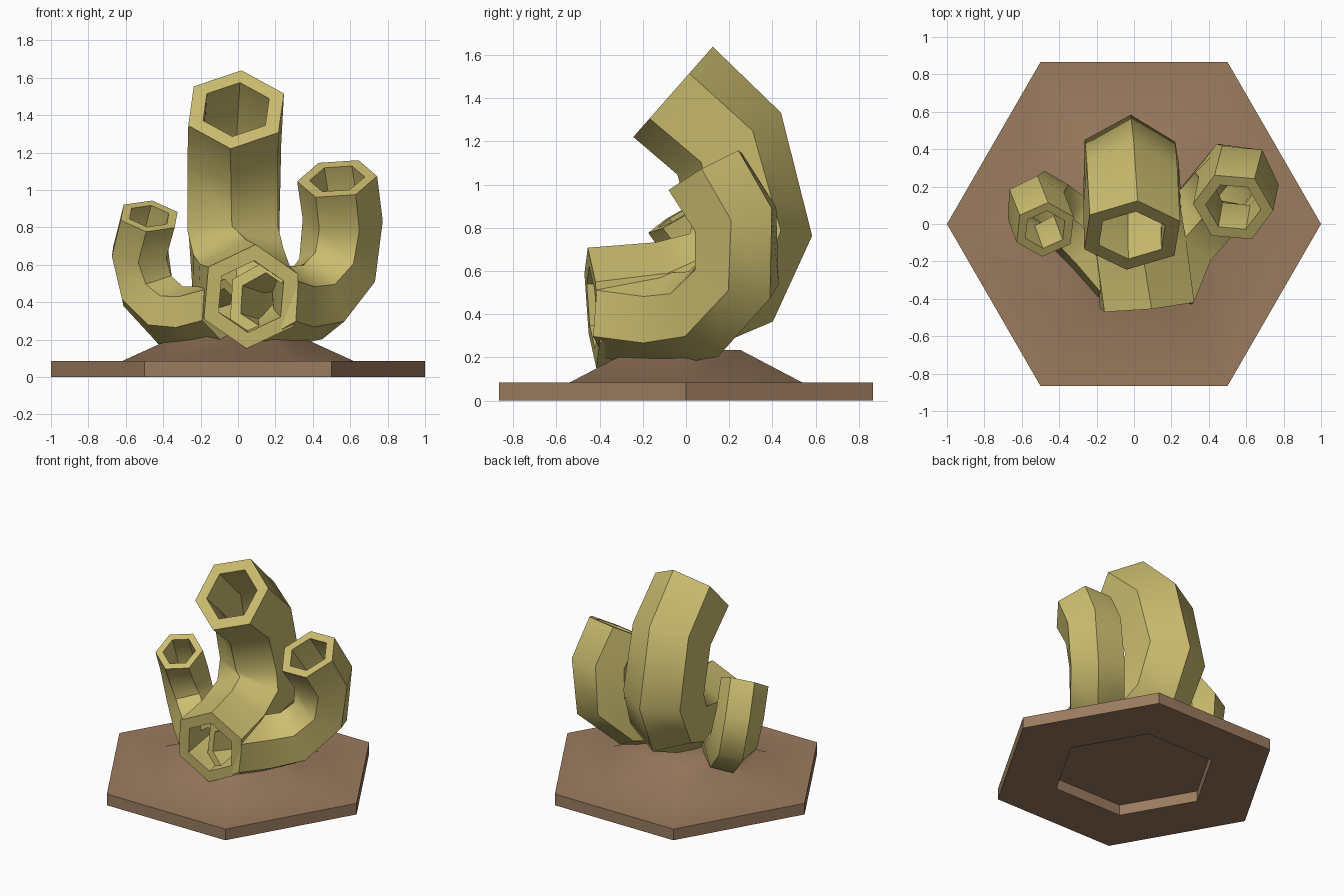
import bpy, bmesh, math
from mathutils import Vector

if "Cube" in bpy.data.objects:
    bpy.data.objects.remove(bpy.data.objects["Cube"])


def material(name, rgb):
    m = bpy.data.materials.new(name)
    m.diffuse_color = (*rgb, 1)
    m.use_nodes = True
    m.node_tree.nodes["Principled BSDF"].inputs["Base Color"].default_value = m.diffuse_color
    return m


OLIVE = material("olive_yellow", (0.60, 0.51, 0.16))
BROWN = material("earth_brown", (0.33, 0.20, 0.115))


def finish(name, bm, mat):
    bmesh.ops.recalc_face_normals(bm, faces=bm.faces)
    me = bpy.data.meshes.new(name)
    bm.to_mesh(me)
    bm.free()
    me.materials.append(mat)
    ob = bpy.data.objects.new(name, me)
    bpy.context.collection.objects.link(ob)
    bpy.ops.object.select_all(action='DESELECT')
    ob.select_set(True)
    bpy.context.view_layer.objects.active = ob
    bpy.ops.object.shade_smooth_by_angle(angle=math.radians(48))
    return ob


def bridge(bm, a, b):
    n = len(a)
    for i in range(n):
        bm.faces.new((a[i], a[(i + 1) % n], b[(i + 1) % n], b[i]))


# hexagonal base: plate, low mound on top, recess underneath
def base():
    bm = bmesh.new()
    profile = [(0.57, 0.08), (0.57, 0), (1, 0), (1, 0.085), (0.62, 0.085), (0.29, 0.235)]
    rings = [[bm.verts.new((r * math.cos(k * math.pi / 3), r * math.sin(k * math.pi / 3), z))
              for k in range(6)] for r, z in profile]
    for a, b in zip(rings, rings[1:]):
        bridge(bm, a, b)
    bm.faces.new(rings[0])
    bm.faces.new(rings[-1])
    finish("base_with_mound", bm, BROWN)


# hollow six-sided tube, bent along a path and open at both ends
def tube(name, path, radius, side, tip, end, roll=(0, 0), bore=0.69):
    bm = bmesh.new()
    pts = [Vector(p) for p in path]
    side = Vector(side).normalized()
    last = len(pts) - 1
    outer, inner = [], []
    for i, p in enumerate(pts):
        if i == 0:
            t = -Vector(tip).normalized()
        elif i == last:
            t = Vector(end).normalized()
        else:
            t = ((p - pts[i - 1]).normalized() + (pts[i + 1] - p).normalized()).normalized()
        b = (side - t * side.dot(t)).normalized()
        n = t.cross(b)
        ro = math.radians(roll[0] + (roll[1] - roll[0]) * i / last)
        for rings, r in ((outer, radius), (inner, radius * bore)):
            rings.append([bm.verts.new(p + r * (n * math.cos(ro + k * math.pi / 3)
                                                + b * math.sin(ro + k * math.pi / 3)))
                          for k in range(6)])
    for rings in (outer, inner):
        for a, b in zip(rings, rings[1:]):
            bridge(bm, a, b)
    bridge(bm, outer[0], inner[0])       # rims
    bridge(bm, outer[-1], inner[-1])
    finish(name, bm, OLIVE)


base()
tube("large_tube",
     [(-0.01, -0.06, 1.43), (-0.02, 0.20, 1.19), (-0.025, 0.305, 0.785),
      (0.0, 0.21, 0.57), (0.03, -0.08, 0.46), (0.07, -0.435, 0.43)],
     0.28, (1, 0, 0), (0, -0.75, 0.66), (0.1, -1, -0.08), roll=(-6, 5))
tube("right_tube",
     [(0.53, 0.09, 1.06), (0.56, 0.23, 0.84), (0.53, 0.235, 0.57),
      (0.40, 0.08, 0.40), (0.25, -0.10, 0.375), (0.14, -0.36, 0.41)],
     0.215, (0.8, -0.6, 0), (-0.1, -0.49, 0.87), (-0.35, -1, 0.1))
tube("left_tube",
     [(-0.475, -0.03, 0.86), (-0.525, 0.10, 0.67), (-0.485, 0.12, 0.46),
      (-0.36, 0.02, 0.33), (-0.22, -0.12, 0.32), (-0.08, -0.28, 0.36)],
     0.168, (0.7, 0.7, 0), (0.1, -0.5, 0.85), (0.7, -0.75, 0.1), roll=(15, 10))
